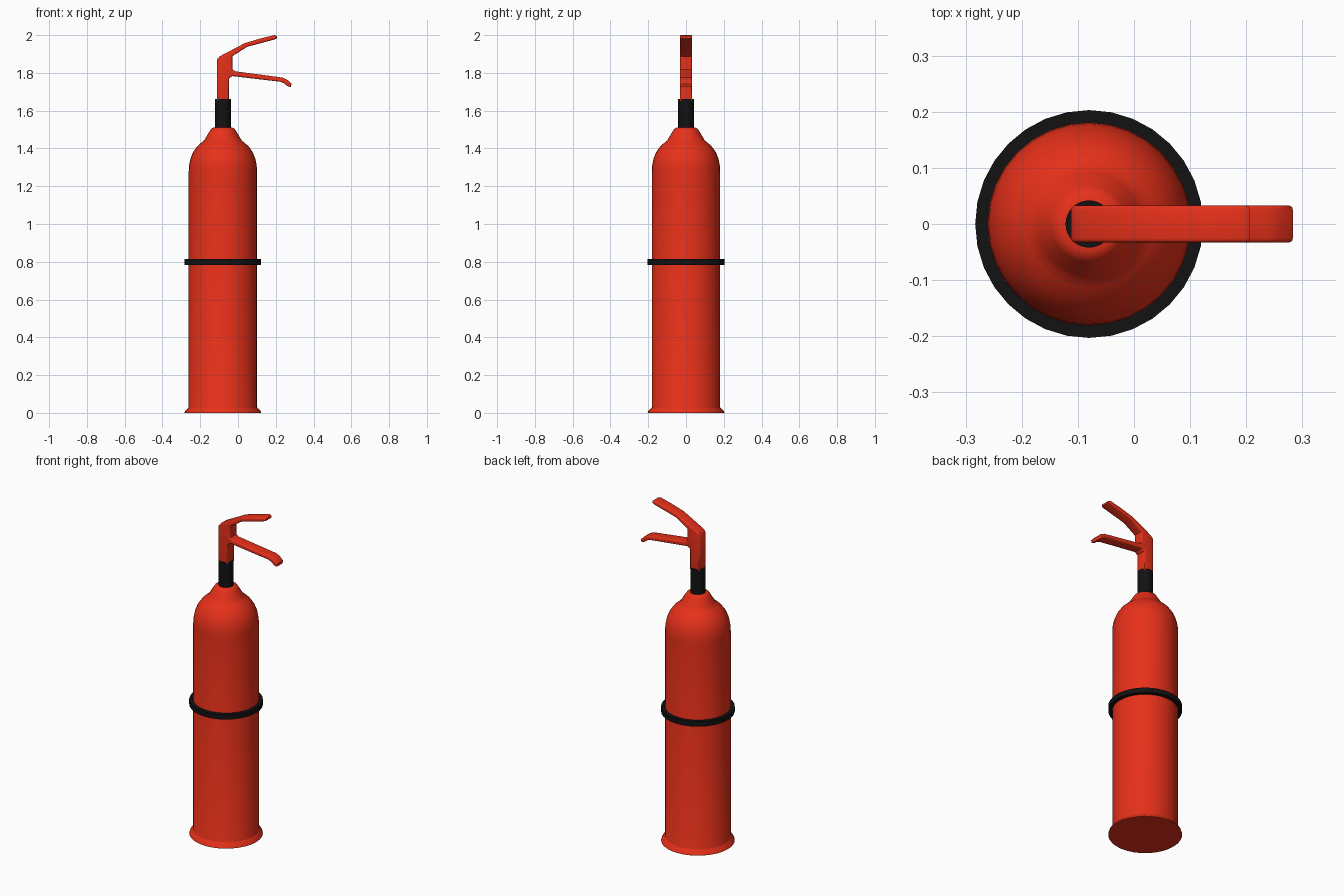
import bpy, bmesh, math

if "Cube" in bpy.data.objects:
    bpy.data.objects.remove(bpy.data.objects["Cube"])

AXIS = -0.08
SIDES = 32


def material(name, color):
    m = bpy.data.materials.new(name)
    m.diffuse_color = color
    m.use_nodes = True
    m.node_tree.nodes["Principled BSDF"].inputs["Base Color"].default_value = m.diffuse_color
    return m


RED = material("red_paint", (0.80, 0.03, 0.01, 1))
BLACK = material("black_rubber", (0.006, 0.006, 0.007, 1))


def finish(name, bm, mat, angle=35):
    bmesh.ops.remove_doubles(bm, verts=bm.verts, dist=1e-5)
    bmesh.ops.recalc_face_normals(bm, faces=bm.faces)
    mesh = bpy.data.meshes.new(name)
    bm.to_mesh(mesh)
    bm.free()
    mesh.materials.append(mat)
    ob = bpy.data.objects.new(name, mesh)
    bpy.context.collection.objects.link(ob)
    bpy.ops.object.select_all(action='DESELECT')
    ob.select_set(True)
    bpy.context.view_layer.objects.active = ob
    bpy.ops.object.shade_smooth_by_angle(angle=math.radians(angle))
    return ob


def lathe(name, profile, mat, closed=False):
    """Revolve (radius, z) points about the bottle axis."""
    bm = bmesh.new()
    vs = [bm.verts.new((AXIS + r, 0, z)) for r, z in profile]
    pairs = list(zip(vs, vs[1:])) + ([(vs[-1], vs[0])] if closed else [])
    edges = [bm.edges.new(p) for p in pairs]
    bmesh.ops.spin(bm, geom=vs + edges, cent=(AXIS, 0, 0), axis=(0, 0, 1),
                   angle=math.tau, steps=SIDES, use_duplicate=False)
    return finish(name, bm, mat)


# Tank: flared foot, straight wall, domed shoulder and neck cone
lathe("tank", [(0, 0), (0.203, 0), (0.2, 0.01), (0.183, 0.026), (0.181, 0.03),
               (0.181, 1.275), (0.179, 1.31), (0.172, 1.345), (0.158, 1.38),
               (0.137, 1.41), (0.115, 1.43), (0.1, 1.442), (0.092, 1.455),
               (0.068, 1.495), (0.061, 1.505), (0.048, 1.511), (0, 1.511)], RED)

# Strap around the tank
lathe("strap", [(0.178, 0.784), (0.203, 0.784), (0.203, 0.814), (0.178, 0.814)],
      BLACK, closed=True)

# Valve collar
lathe("valve_collar", [(0, 1.5), (0.042, 1.5), (0.042, 1.661), (0, 1.661)], BLACK)

# Stem with squeeze lever above and carry handle below, cut from one side outline
outline = [(-0.112, 1.65), (-0.048, 1.65), (-0.048, 1.77), (-0.03, 1.783),
           (0.225, 1.753), (0.243, 1.745), (0.262, 1.730), (0.279, 1.724),
           (0.283, 1.742), (0.262, 1.763), (0.238, 1.775),
           (-0.012, 1.808), (-0.03, 1.818), (-0.03, 1.888),
           (0.048, 1.938), (0.19, 1.976), (0.206, 1.983), (0.206, 1.995), (0.193, 2.0),
           (0.115, 1.981), (0.035, 1.957), (-0.098, 1.887), (-0.112, 1.87)]
bm = bmesh.new()
face = bm.faces.new([bm.verts.new((x, -0.033, z)) for x, z in outline])
ext = bmesh.ops.extrude_face_region(bm, geom=[face], use_keep_orig=True)
for v in ext["geom"]:
    if isinstance(v, bmesh.types.BMVert):
        v.co.y = 0.033
# Round the long outline edges on both sides
rim = [e for e in bm.edges if abs(e.verts[0].co.y - e.verts[1].co.y) < 1e-6]
bmesh.ops.recalc_face_normals(bm, faces=bm.faces)
bmesh.ops.bevel(bm, geom=rim, offset=0.007, segments=3, profile=0.5,
                affect='EDGES', clamp_overlap=True)
finish("valve_handles", bm, RED, 40)
